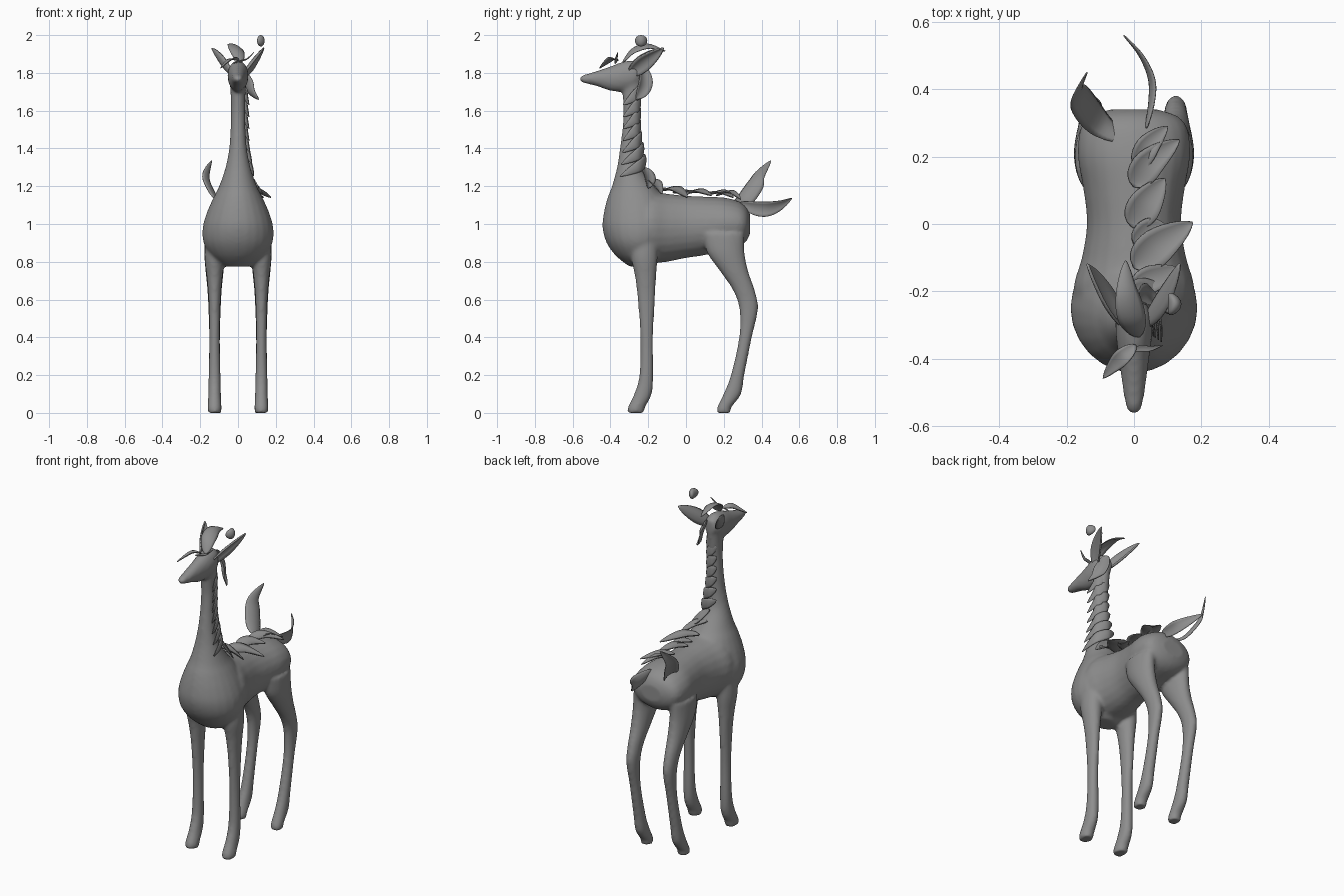
import bpy, bmesh, math
from mathutils import Vector

if "Cube" in bpy.data.objects:
    bpy.data.objects.remove(bpy.data.objects["Cube"])

grey = bpy.data.materials.new("matte_grey")
grey.use_nodes = True
COLOUR = (0.27, 0.27, 0.27, 1)
grey.diffuse_color = COLOUR
grey.node_tree.nodes["Principled BSDF"].inputs["Base Color"].default_value = COLOUR


def finish(name, bm):
    bmesh.ops.recalc_face_normals(bm, faces=bm.faces)
    for f in bm.faces:
        f.smooth = True
    mesh = bpy.data.meshes.new(name)
    bm.to_mesh(mesh)
    bm.free()
    mesh.materials.append(grey)
    ob = bpy.data.objects.new(name, mesh)
    bpy.context.collection.objects.link(ob)
    return ob


def spline(points, steps):
    """Catmull-Rom interpolation through tuples of any length."""
    pts = [Vector(p) for p in points]
    out = []
    for i in range(len(pts) - 1):
        a, b = pts[max(i - 1, 0)], pts[i]
        c, d = pts[i + 1], pts[min(i + 2, len(pts) - 1)]
        for k in range(steps):
            t = k / steps
            out.append(b + (c - a) * (t / 2)
                       + (a * 2 - b * 5 + c * 4 - d) * (t * t / 2)
                       + (b * 3 - a - c * 3 + d) * (t ** 3 / 2))
    return out + [pts[-1]]


def loft(bm, sections, place, sides=24):
    """Skin ellipses; place(section, cos, sin) returns a point."""
    rings = []
    for s in spline(sections, 4):
        angles = [math.tau * i / sides for i in range(sides)]
        rings.append([bm.verts.new(place(s, math.cos(a), math.sin(a))) for a in angles])
    for r, q in zip(rings, rings[1:]):
        for i in range(sides):
            j = (i + 1) % sides
            bm.faces.new((r[i], r[j], q[j], q[i]))
    bm.faces.new(rings[0])
    bm.faces.new(rings[-1])


def along_y(s, c, n):      # section: y, z centre, x radius, z radius
    return (s[2] * c, s[0], s[1] + s[3] * n)


def along_z(x):            # section: z, y centre, y radius, x radius
    return lambda s, c, n: (x + s[3] * c, s[1] + s[2] * n, s[0])


# Body: overlapping lofts fused into one smooth skin
bm = bmesh.new()
torso = [(-.3, .96, .14, .16), (-.2, .98, .18, .19), (-.1, .98, .155, .18),
         (0, .985, .14, .165), (.1, .99, .15, .155), (.2, 1, .167, .14),
         (.28, 1, .16, .12), (.32, 1, .13, .09), (.34, 1, .07, .05)]
chest_neck = [(.775, -.25, .05, .07), (.83, -.25, .12, .14), (.9, -.25, .17, .182),
              (.98, -.25, .192, .187), (1.06, -.255, .18, .165), (1.14, -.265, .15, .13),
              (1.2, -.28, .112, .1), (1.3, -.3, .065, .066), (1.4, -.3, .05, .047),
              (1.5, -.293, .044, .04), (1.6, -.288, .042, .038), (1.7, -.285, .052, .04),
              (1.78, -.28, .055, .045), (1.84, -.27, .045, .04)]
head = [(-.562, 1.768, .012, .01), (-.54, 1.768, .025, .022), (-.47, 1.77, .036, .041),
        (-.4, 1.77, .045, .065), (-.33, 1.78, .054, .08), (-.27, 1.79, .053, .075),
        (-.225, 1.8, .03, .04)]
loft(bm, torso, along_y)
loft(bm, chest_neck, along_z(0))
loft(bm, head, along_y)

# Legs
front_leg = [(0, -.265, .045, .036), (.03, -.262, .046, .037), (.1, -.228, .047, .034),
             (.2, -.21, .037, .032), (.4, -.208, .034, .028), (.6, -.21, .046, .032),
             (.72, -.214, .056, .042), (.82, -.22, .07, .053), (.92, -.22, .07, .05)]
hind_leg = [(0, .2, .038, .034), (.03, .203, .038, .035), (.1, .245, .047, .034),
            (.2, .273, .036, .032), (.4, .315, .034, .029), (.55, .332, .05, .033),
            (.65, .306, .058, .038), (.75, .255, .075, .048), (.85, .21, .1, .055),
            (.95, .2, .11, .05)]
for x in (-.124, .124):
    loft(bm, front_leg, along_z(x))
    loft(bm, hind_leg, along_z(x))
body = finish("body", bm)
remesh = body.modifiers.new("fuse", 'REMESH')
remesh.mode = 'VOXEL'
remesh.voxel_size = 0.01
remesh.use_smooth_shade = True
relax = body.modifiers.new("relax", 'SMOOTH')
relax.factor = 0.5
relax.iterations = 7


def leaf(name, points, width, side, cup=0.15, thick=0.004):
    """Pointed cupped blade along a curved spine."""
    spine = spline(points, 6)
    n, m = len(spine) - 1, 6
    bm = bmesh.new()
    grid = []
    for i, p in enumerate(spine):
        tangent = (spine[min(i + 1, n)] - spine[max(i - 1, 0)]).normalized()
        across = Vector(side) - tangent * tangent.dot(Vector(side))
        across.normalize()
        normal = tangent.cross(across)
        w = width / 2 * (math.sin(math.pi * (i / n) ** 0.8) ** 0.9 if 0 < i < n else 0.04)
        row = []
        for j in range(m + 1):
            k = j / m * 2 - 1
            row.append(bm.verts.new(p + across * w * k + normal * w * cup * (k * k - .5)))
        grid.append(row)
    for r, q in zip(grid, grid[1:]):
        for j in range(m):
            bm.faces.new((r[j], r[j + 1], q[j + 1], q[j]))
    ob = finish(name, bm)
    solid = ob.modifiers.new("thickness", 'SOLIDIFY')
    solid.thickness = thick
    solid.offset = 0
    return ob


# Ears
for s, label in ((1, "left"), (-1, "right")):
    leaf(label + "_ear", [(s * .03, -.3, 1.79), (s * .085, -.215, 1.86), (s * .137, -.12, 1.93)],
         .085, (s * .3, -.35, .8), .5, .008)

# Head leaves
leaf("crown_leaf", [(.015, -.335, 1.855), (-.005, -.28, 1.92), (-.02, -.2, 1.945),
                    (-.025, -.11, 1.915)], .085, (1, 0, -.35), .3)
leaf("brow_leaf", [(.005, -.36, 1.865), (-.03, -.39, 1.875), (-.06, -.42, 1.855),
                   (-.092, -.458, 1.825)], .05, (.7, -.7, .2), .3)
leaf("brow_sprig", [(-.03, -.375, 1.85), (.02, -.37, 1.865), (.05, -.37, 1.875),
                    (.085, -.36, 1.91)], .018, (0, 1, .3))

# Leaves wrapped round the neck
leaf("nape_leaf", [(.015, -.225, 1.84), (.045, -.215, 1.76), (.07, -.235, 1.7),
                   (.11, -.265, 1.66)], .085, (.5, -.8, 0), -.4)
for i in range(7):
    z = 1.31 + .063 * i
    r = .045 + .028 * max(0, 1 - i / 2.5)
    path = []
    for k, deg in enumerate((125, 85, 40, 0, -35)):
        a = math.radians(deg)
        rr = r + .006 + (.02 if k == 4 else 0)
        path.append((rr * math.cos(a), -.293 + rr * math.sin(a), z + .055 - .028 * k))
    leaf("neck_leaf_%d" % (i + 1), path, .062, (0, 0, 1), .2)

# Mane leaves running down the shoulder and back
mane = [((-.01, -.215, 1.3), (.04, -.195, 1.25), (.11, -.2, 1.19), .08),
        ((-.01, -.19, 1.24), (.06, -.16, 1.215), (.13, -.13, 1.16), .08),
        ((0, -.13, 1.18), (.07, -.065, 1.185), (.174, .005, 1.14), .11),
        ((0, -.06, 1.165), (.05, -.02, 1.17), (.1, -.01, 1.15), .08),
        ((-.005, -.01, 1.16), (.035, .06, 1.175), (.092, .135, 1.15), .1),
        ((0, .11, 1.155), (.045, .18, 1.17), (.135, .25, 1.14), .09),
        ((.01, .16, 1.15), (.04, .23, 1.17), (.1, .29, 1.13), .07)]
for i, (a, b, c, w) in enumerate(mane):
    leaf("mane_leaf_%d" % (i + 1), [a, b, c], w, (.8, -.6, -.1), -.3)

# Tail leaves
leaf("tail_leaf_upright", [(-.04, .25, 1.11), (-.1, .3, 1.12), (-.15, .36, 1.2),
                           (-.165, .39, 1.26), (-.14, .45, 1.335)], .1, (.5, .7, -.5), .3)
leaf("tail_leaf_trailing", [(.035, .28, 1.11), (.05, .36, 1.085), (.05, .43, 1.08),
                            (.02, .5, 1.1), (-.03, .56, 1.135)], .08, (.15, 0, 1), .3)

# Small bean floating above the left ear
bm = bmesh.new()
bmesh.ops.create_uvsphere(bm, u_segments=20, v_segments=12, radius=1)
for v in bm.verts:
    x, y, z = v.co
    v.co = (.115 + .02 * x - .012 * (y * y - .5), -.238 + .033 * y, 1.97 + .03 * z)
finish("floating_bean", bm)
